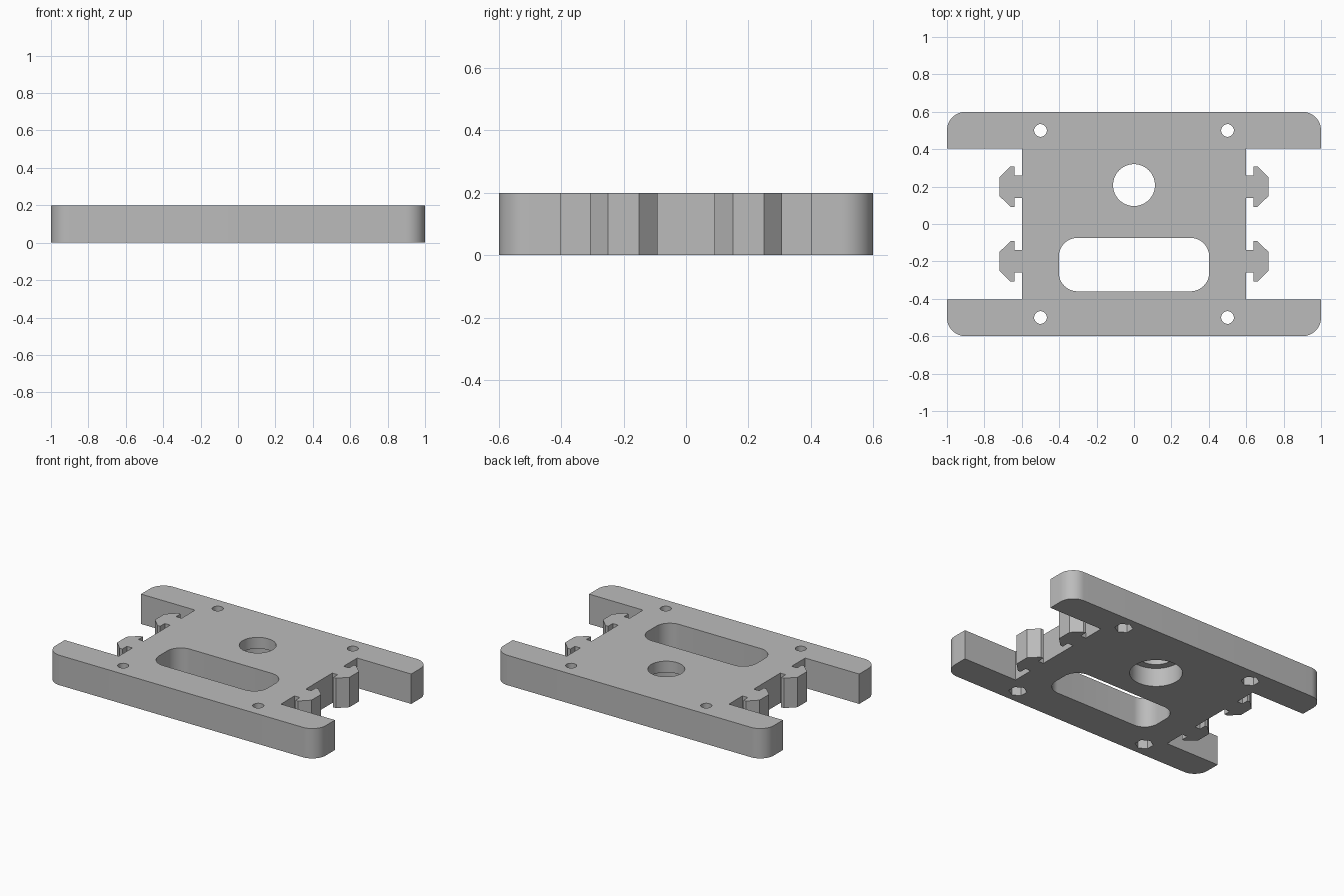
import bpy, bmesh
from math import cos, sin, pi

cube = bpy.data.objects.get("Cube")
if cube:
    bpy.data.objects.remove(cube, do_unlink=True)

HEIGHT = 0.2

grey = bpy.data.materials.new("plain grey")
grey.use_nodes = True
grey.diffuse_color = (0.5, 0.5, 0.5, 1)
grey.node_tree.nodes["Principled BSDF"].inputs["Base Color"].default_value = (0.5, 0.5, 0.5, 1)


def arc(cx, cy, r, start, end, steps):
    angles = [start + (end - start) * i / steps for i in range(steps + 1)]
    return [(cx + r * cos(a), cy + r * sin(a)) for a in angles]


def circle(cx, cy, r, sides, turn=0):
    return arc(cx, cy, r, turn, turn + 2 * pi, sides)[:-1]


def rounded_rect(cx, cy, hx, hy, r):
    points = []
    corners = [(1, 1), (-1, 1), (-1, -1), (1, -1)]
    for i, (sx, sy) in enumerate(corners):
        points += arc(cx + sx * (hx - r), cy + sy * (hy - r), r,
                      i * pi / 2, (i + 1) * pi / 2, 12)
    return points


def prism(name, outline, z0, z1):
    """Extrude a counter-clockwise outline from z0 up to z1."""
    bm = bmesh.new()
    base = bm.faces.new([bm.verts.new((x, y, z0)) for x, y in outline])
    top = bmesh.ops.extrude_face_region(bm, geom=[base])
    verts = [g for g in top["geom"] if isinstance(g, bmesh.types.BMVert)]
    bmesh.ops.translate(bm, verts=verts, vec=(0, 0, z1 - z0))
    bmesh.ops.recalc_face_normals(bm, faces=bm.faces)
    mesh = bpy.data.meshes.new(name)
    bm.to_mesh(mesh)
    bm.free()
    mesh.materials.append(grey)
    obj = bpy.data.objects.new(name, mesh)
    bpy.context.collection.objects.link(obj)
    return obj


# One quarter of the outline: side clip, notch and rounded arm, then mirrored
clip = [(0.64, -0.06), (0.64, -0.108), (0.66, -0.108), (0.72, -0.05)]
clip = [(0.6, -0.06)] + clip
clip += [(x, -y) for x, y in reversed(clip)]
quarter = [(x, y + 0.2) for x, y in clip]
quarter += [(0.6, 0.403), (1, 0.403)] + arc(0.9, 0.5, 0.1, 0, pi / 2, 12)
half = quarter + [(-x, y) for x, y in reversed(quarter)]
outline = half + [(x, -y) for x, y in reversed(half)]
plate = prism("mounting_plate", outline, 0, HEIGHT)

# Openings: slot, stepped centre hole, four screw holes with nut pockets
LOW, HIGH = -0.05, HEIGHT + 0.05
cutters = [
    prism("slot_cutter", rounded_rect(0, -0.217, 0.402, 0.143, 0.1), LOW, HIGH),
    prism("centre_hole_cutter", circle(0, 0.208, 0.112, 64), LOW, HIGH),
    prism("centre_recess_cutter", circle(0, 0.208, 0.16, 64), LOW, 0.125),
]
for x in (-0.5, 0.5):
    for y in (-0.5, 0.5):
        cutters.append(prism("screw_cutter", circle(x, y, 0.034, 32), LOW, HIGH))
        cutters.append(prism("nut_cutter", circle(x, y, 0.056, 6, pi / 6), LOW, 0.1))

bpy.ops.object.select_all(action="DESELECT")
plate.select_set(True)
bpy.context.view_layer.objects.active = plate
for cutter in cutters:
    cut = plate.modifiers.new("cut", "BOOLEAN")
    cut.operation = "DIFFERENCE"
    cut.solver = "EXACT"
    cut.object = cutter
    bpy.ops.object.modifier_apply(modifier=cut.name)
    bpy.data.objects.remove(cutter, do_unlink=True)

bpy.ops.object.shade_smooth_by_angle(angle=pi / 6)
